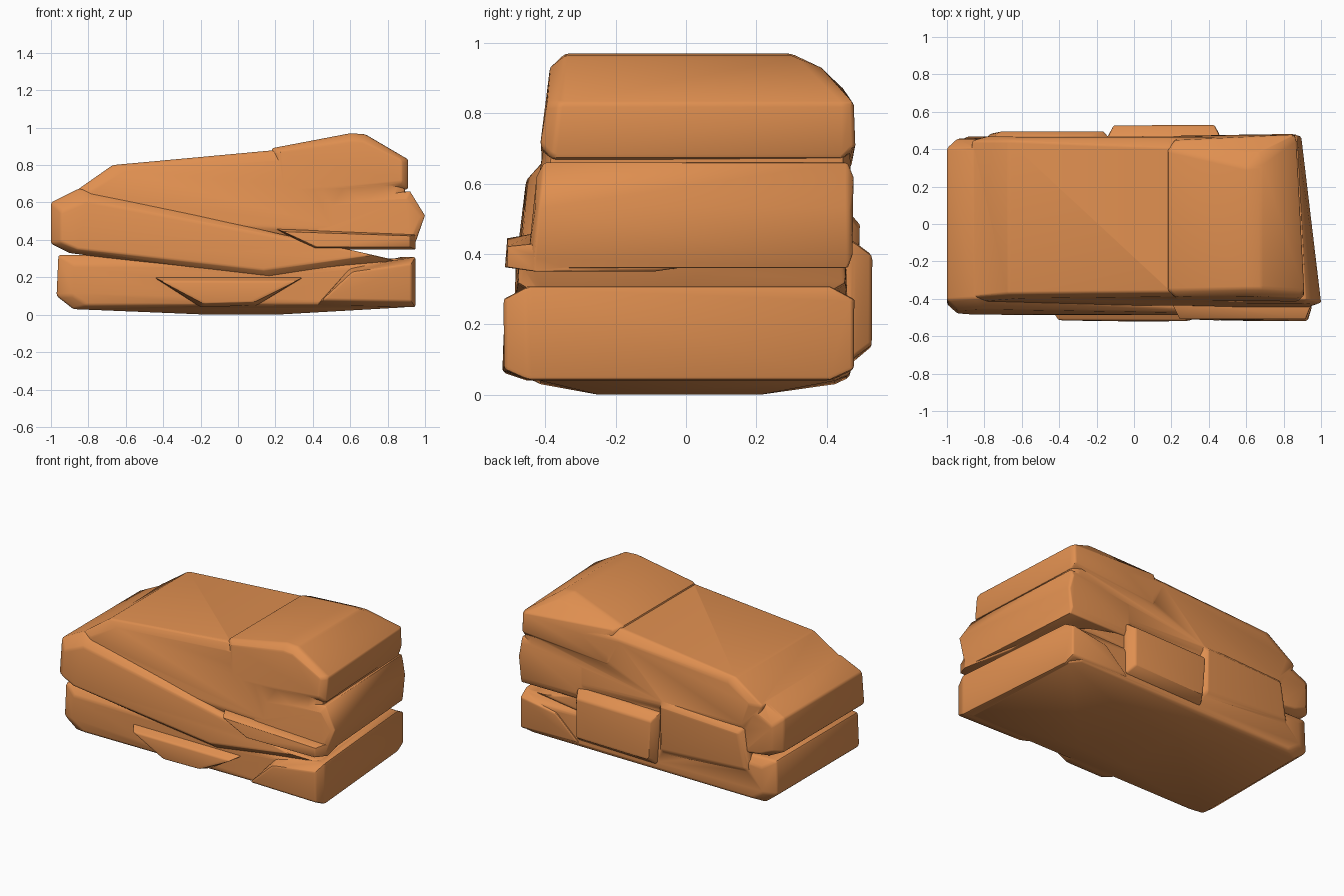
import bpy, bmesh, math, random

if "Cube" in bpy.data.objects:
    bpy.data.objects.remove(bpy.data.objects["Cube"])
random.seed(4)

stone = bpy.data.materials.new("orange_stone")
stone.diffuse_color = (0.74, 0.275, 0.08, 1)
stone.use_nodes = True
stone.node_tree.nodes["Principled BSDF"].inputs["Base Color"].default_value = stone.diffuse_color
chunks = []


def side_points(x, z, front, back):
    """Front and back point of a chunk, following the overall lean of the stone."""
    front += 0.12 * max(0, z - 0.4)          # front face leans back
    back -= 1.2 * max(0, z - 0.85)           # top slopes off at the back
    if z < 0.02:                             # the foot is narrower
        front, back = front * 0.6, back * 0.5
    slant = 0.7 * max(0, x - 0.85)           # right end is cut at an angle
    return (x, front, z), (x - slant, back, z)


def chunk(name, outline, front=-0.46, back=0.47, inset=0.04):
    """Convex stone chunk: an x-z outline swept in y, with faces swelling by inset."""
    cx = sum(p[0] for p in outline) / len(outline)
    cz = sum(p[1] for p in outline) / len(outline)
    bm = bmesh.new()
    for x, z in outline:
        xi, zi = cx + (x - cx) * 0.9, cz + (z - cz) * 0.75
        wob = random.uniform(0, 0.012)
        pts = side_points(x, z, front + inset, back - inset)
        if zi > 0.04:
            pts += side_points(xi, zi, front + wob, back - wob)
        for p in pts:
            bm.verts.new(p)
    res = bmesh.ops.convex_hull(bm, input=bm.verts[:])
    junk = {v for v in res["geom_interior"] + res["geom_unused"]
            if isinstance(v, bmesh.types.BMVert)}
    bmesh.ops.delete(bm, geom=list(junk), context='VERTS')
    bmesh.ops.dissolve_limit(bm, angle_limit=math.radians(2),
                             verts=bm.verts[:], edges=bm.edges[:])
    bmesh.ops.recalc_face_normals(bm, faces=bm.faces[:])
    me = bpy.data.meshes.new(name)
    bm.to_mesh(me)
    bm.free()
    me.materials.append(stone)
    ob = bpy.data.objects.new(name, me)
    bpy.context.collection.objects.link(ob)
    m = ob.modifiers.new("worn_edges", 'BEVEL')
    m.width = 0.012
    m.segments = 2
    m.limit_method = 'ANGLE'
    m.angle_limit = math.radians(22)
    bpy.context.view_layer.objects.active = ob
    bpy.ops.object.modifier_apply(modifier=m.name)
    chunks.append(ob)


# Lower stratum with its shallow foot, front ledge and right corner
chunk("rock", [(-.88, .03), (-.97, .1), (-.96, .32), (.9, .3), (.9, .04), (.2, 0), (-.15, 0)])
chunk("front_ledge", [(-.45, .2), (-.2, .04), (.1, .05), (.35, .2)], -.525, 0, .07)
chunk("lower_corner", [(.42, .05), (.95, .04), (.95, .31), (.6, .25)], -.52, .48, .07)

# Middle stratum, a wedge sloping down to the right
chunk("middle_wedge", [(-1, .38), (-1, .6), (-.85, .675), (.85, .29), (.2, .18), (-.9, .33)],
      -.49, .465, .06)

# Upper block and its raised cap
chunk("upper_block", [(-.87, .66), (-.67, .8), (.2, .88), (.89, .82), (.9, .38), (-.8, .45)],
      -.45, .475, .03)
chunk("top_cap", [(.18, .89), (.6, .97), (.68, .965), (.91, .83), (.91, .67), (.2, .6)],
      -.453, .483)

# Bulge around the right end and the ridge running into it
chunk("right_bulge", [(1, .53), (.94, .36), (.92, .66), (.4, .6), (.4, .36)], -.455, .48, .02)
chunk("front_ridge", [(.95, .35), (.95, .43), (.2, .46), (.4, .35)], -.52, 0, .09)

# Plates standing out of the back
chunk("back_plate", [(-.12, .09), (-.14, .43), (.46, .44), (.46, .1)], 0, .532, .06)
chunk("back_left_plate", [(-.8, .2), (-.75, .5), (-.13, .53), (-.13, .15)], 0, .495)

# Fuse all chunks into a single stone
rock, parts = chunks[0], chunks[1:]
bpy.context.view_layer.objects.active = rock
for p in parts:
    m = rock.modifiers.new("fuse", 'BOOLEAN')
    m.operation = 'UNION'
    m.solver = 'EXACT'
    m.object = p
    bpy.ops.object.modifier_apply(modifier=m.name)
for p in parts:
    bpy.data.objects.remove(p, do_unlink=True)

bpy.ops.object.select_all(action='DESELECT')
rock.select_set(True)
bpy.context.view_layer.objects.active = rock
bpy.ops.object.shade_smooth_by_angle(angle=math.radians(35))
